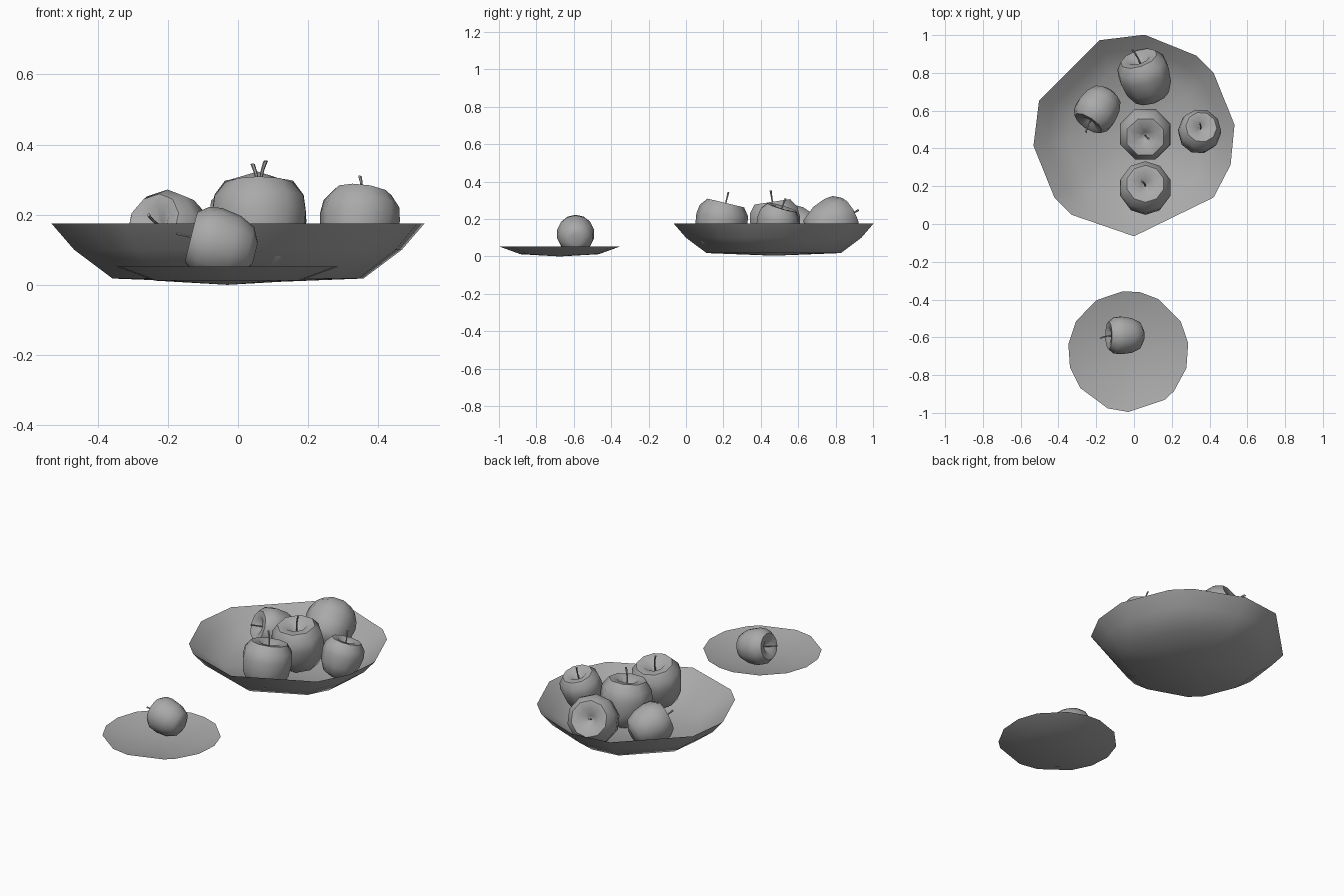
import bpy, bmesh, math
from mathutils import Vector, Matrix

default = bpy.data.objects.get("Cube")
if default:
    bpy.data.objects.remove(default)

grey = bpy.data.materials.new("plain grey")
grey.use_nodes = True
grey.diffuse_color = (0.4, 0.4, 0.4, 1)
bsdf = next(n for n in grey.node_tree.nodes if n.type == 'BSDF_PRINCIPLED')
bsdf.inputs["Base Color"].default_value = grey.diffuse_color


def lathe(bm, profile, angles):
    """Sweep (radius, height) points around z, stopping at the given angles."""
    rings = []
    for r, z in profile:
        if r == 0:
            rings.append([bm.verts.new((0, 0, z))] * len(angles))
        else:
            rings.append([bm.verts.new((r * math.cos(math.radians(a)),
                                        r * math.sin(math.radians(a)), z))
                          for a in angles])
    n = len(angles)
    for low, high in zip(rings, rings[1:]):
        for i in range(n):
            j = (i + 1) % n
            corners = dict.fromkeys((low[i], low[j], high[j], high[i]))
            bm.faces.new(list(corners))


def finish(bm, name, matrix, sharp=50):
    bmesh.ops.recalc_face_normals(bm, faces=bm.faces[:])
    mesh = bpy.data.meshes.new(name)
    bm.to_mesh(mesh)
    bm.free()
    mesh.materials.append(grey)
    obj = bpy.data.objects.new(name, mesh)
    obj.matrix_world = matrix
    bpy.context.collection.objects.link(obj)
    bpy.ops.object.select_all(action='DESELECT')
    obj.select_set(True)
    bpy.context.view_layer.objects.active = obj
    bpy.ops.object.shade_smooth_by_angle(angle=math.radians(sharp))
    return obj


# Dishes with unevenly faceted rims
def dish(name, place, profile, angles):
    bm = bmesh.new()
    lathe(bm, profile, angles)
    finish(bm, name, Matrix.Translation(place))


dish("bowl", (0, 0.47, 0),
     [(0, 0.004), (0.36, 0.018), (0.47, 0.1), (0.535, 0.175),
      (0.46, 0.115), (0.35, 0.04), (0, 0.025)],
     [-174, -142, -128, -90, -38, -17, 6, 38, 52, 84, 110, 160])
dish("plate", (-0.03, -0.675, 0),
     [(0, 0), (0.21, 0.012), (0.32, 0.052), (0.2, 0.021), (0, 0.012)],
     [-165, -143, -110, -90, -53, -41, -16, 8, 30, 60, 79, 95, 122, 150, 173])

# Apple body with a hollow at the stalk, and a bent tapering stalk
BODY = [(0, -0.92), (0.3, -1), (0.7, -0.8), (0.92, -0.35), (1, 0.2),
        (0.95, 0.55), (0.72, 0.85), (0.42, 0.83), (0.12, 0.55), (0, 0.5)]
STALK = [(0.03, 0.5, 0), (0.03, 0.85, 0.02), (0.035, 1.1, 0.07), (0.045, 1.28, 0.13)]


def apple(name, centre, axis, size, sides=8):
    turn = Vector(axis).to_track_quat('Z', 'Y').to_matrix().to_4x4()
    place = Matrix.Translation(centre) @ turn @ Matrix.Scale(size, 4)
    bm = bmesh.new()
    lathe(bm, BODY, [360 * (i + 0.5) / sides for i in range(sides)])
    finish(bm, name, place)
    bm = bmesh.new()
    rings = [[bm.verts.new((bend + r * math.cos(k * math.tau / 6),
                            r * math.sin(k * math.tau / 6), z)) for k in range(6)]
             for r, z, bend in STALK]
    for low, high in zip(rings, rings[1:]):
        for k in range(6):
            m = (k + 1) % 6
            bm.faces.new((low[k], low[m], high[m], high[k]))
    bm.faces.new(rings[0])
    bm.faces.new(rings[-1])
    finish(bm, name + "_stalk", place)


apple("front_apple", (0.06, 0.185, 0.17), (0, 0.24, 1), 0.14, 10)
apple("middle_apple", (0.06, 0.48, 0.17), (0, -0.15, 1), 0.145)
apple("left_apple", (0.345, 0.485, 0.17), (0.12, 0.3, 1), 0.115, 10)
apple("right_apple", (-0.19, 0.61, 0.145), (-0.5, -0.75, 0.35), 0.117, 10)
apple("back_apple", (0.06, 0.775, 0.17), (-0.28, 0.82, 0.42), 0.14, 10)
apple("plate_apple", (-0.05, -0.59, 0.115), (-1, 0, 0.25), 0.102, 14)
